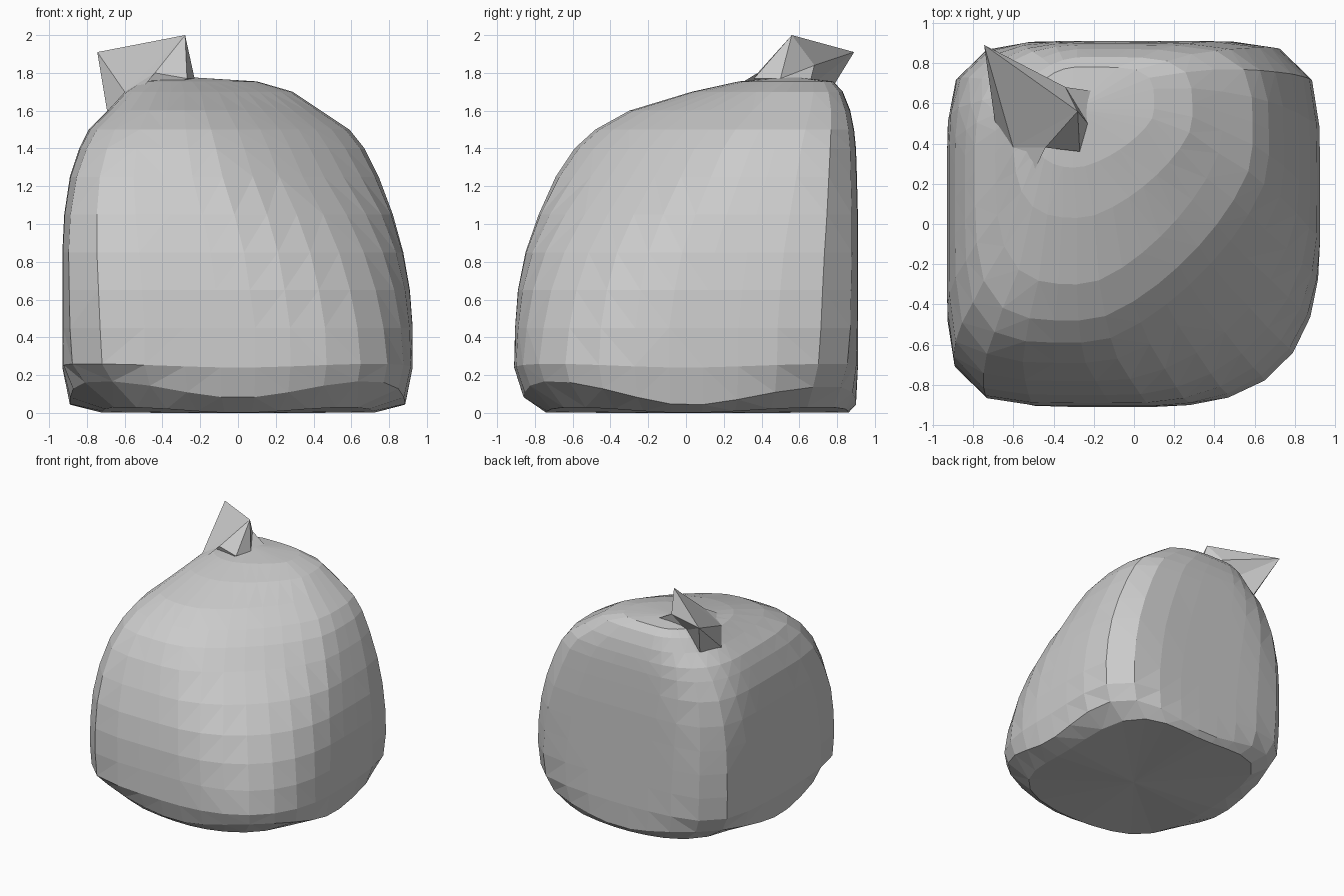
import bpy, bmesh, math

SEG = 32


def finish(name, bm):
    bmesh.ops.recalc_face_normals(bm, faces=bm.faces)
    me = bpy.data.meshes.new(name)
    bm.to_mesh(me)
    bm.free()
    ob = bpy.data.objects.new(name, me)
    bpy.context.collection.objects.link(ob)
    return ob


# Sack body: z, left, right, front, back, centre x, centre y, corner lift
levels = [
    (0.00, -0.72, 0.72, -0.74, 0.86, 0.00, 0.00, 0.03),
    (0.04, -0.89, 0.885, -0.86, 0.90, 0.00, 0.00, 0.10),
    (0.24, -0.93, 0.925, -0.91, 0.91, 0.00, 0.00, 0.02),
    (0.45, -0.93, 0.925, -0.905, 0.91, 0.00, 0.00, 0),
    (0.65, -0.93, 0.91, -0.89, 0.91, -0.03, 0.03, 0),
    (0.85, -0.93, 0.875, -0.85, 0.91, -0.06, 0.07, 0),
    (1.05, -0.92, 0.82, -0.78, 0.91, -0.11, 0.14, 0),
    (1.25, -0.89, 0.745, -0.69, 0.905, -0.17, 0.22, 0),
    (1.40, -0.84, 0.67, -0.59, 0.90, -0.20, 0.28, 0),
    (1.50, -0.79, 0.59, -0.48, 0.89, -0.22, 0.34, 0),
    (1.60, -0.69, 0.44, -0.30, 0.87, -0.24, 0.42, 0),
    (1.70, -0.60, 0.29, 0.03, 0.83, -0.25, 0.50, 0),
    (1.755, -0.52, 0.10, 0.28, 0.78, -0.28, 0.55, 0),
]
# Corner squareness per level: back right, back left (under neck), front left
back_right = [4, 4, 5, 6, 6.2, 6.4, 6.2, 5.8, 5.6, 5.4, 5.2, 5, 5]
back_left = [4, 4, 5, 5.6, 5.6, 5.2, 4.6, 3.8, 3.1, 2.7, 2.2, 2, 2]
front_left = [4, 4, 5.2, 6, 6.2, 6.4, 6.2, 5.6, 5, 4.4, 3.7, 3.3, 2.6]

bm = bmesh.new()
rings = []
for k, (z, x0, x1, y0, y1, cx, cy, lift) in enumerate(levels):
    front_right = 3.2 - 1.8 * min(z / 1.3, 1)      # much rounder corner
    ring = []
    for i in range(SEG):
        a = 2 * math.pi * (i + 0.5) / SEG
        c, s = math.cos(a), math.sin(a)
        if s > 0:
            n = back_right[k] if c > 0 else back_left[k]
        else:
            n = front_right if c > 0 else front_left[k]
        r = (abs(c) ** n + abs(s) ** n) ** (-1 / n)
        x = cx + (x1 - cx if c > 0 else cx - x0) * c * r
        y = cy + (y1 - cy if s > 0 else cy - y0) * s * r
        up = lift * math.sin(2 * a) ** 2
        if k == 1:
            up += 0.04 * max(0, -s)
        ring.append(bm.verts.new((x, y, z + up)))
    rings.append(ring)
for lo, hi in zip(rings, rings[1:]):
    for i in range(SEG):
        j = (i + 1) % SEG
        bm.faces.new((lo[i], lo[j], hi[j], hi[i]))
for ring, tip in ((rings[0], (0, 0, 0)), (rings[-1], (-0.3, 0.57, 1.78))):
    v = bm.verts.new(tip)
    for i in range(SEG):
        bm.faces.new((ring[i], ring[(i + 1) % SEG], v))
bmesh.ops.triangulate(bm, faces=[f for f in bm.faces if len(f.verts) > 3])
finish("sack_body", bm)

# Gathered neck: pinched base ring flaring into two pointed ends
pts = {
    "A": (-0.69, 0.50, 1.58), "B": (-0.60, 0.38, 1.70), "C": (-0.44, 0.38, 1.80),
    "D": (-0.27, 0.36, 1.77), "E": (-0.23, 0.50, 1.77), "F": (-0.46, 0.66, 1.73),
    "G": (-0.62, 0.70, 1.60), "M": (-0.34, 0.68, 1.84),
    "T": (-0.745, 0.89, 1.91), "U": (-0.28, 0.56, 2.00), "R": (-0.60, 0.05, 1.60),
    "S": (-0.20, 0.66, 1.76),
}
bm = bmesh.new()
v = {k: bm.verts.new(p) for k, p in pts.items()}
for f in ("ABT", "BUT", "BCU", "CDU", "DEU", "EMU", "MTU", "ESM", "SFM", "FTM",
          "FGT", "GAT", "ARB", "RCB", "ACR", "ADC", "AED", "ASE", "AFS", "AGF"):
    bm.faces.new([v[k] for k in f])
finish("sack_neck", bm)
